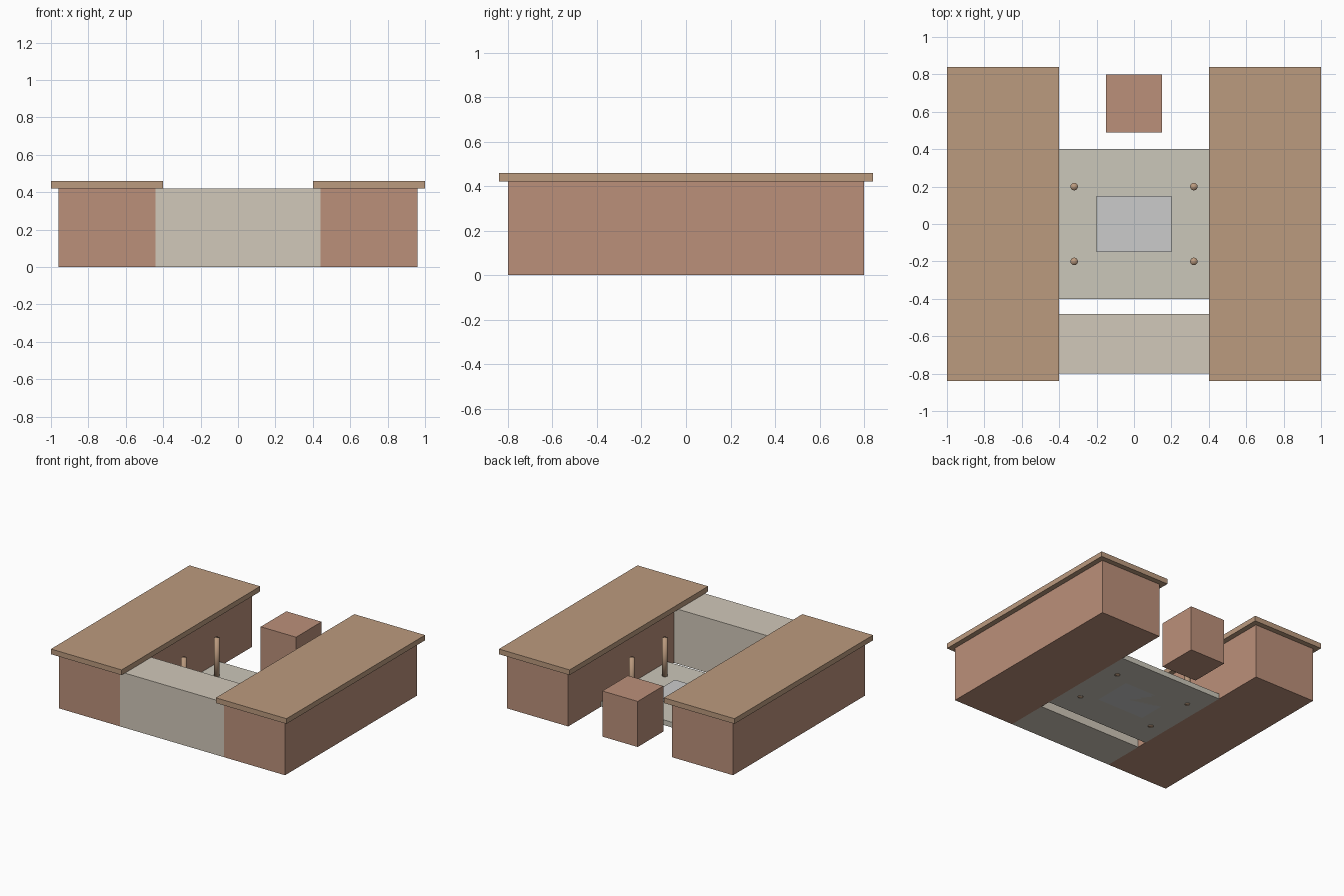
import bpy

if "Cube" in bpy.data.objects:
    bpy.data.objects.remove(bpy.data.objects["Cube"])


def material(name, rgb):
    mat = bpy.data.materials.new(name)
    mat.diffuse_color = (*rgb, 1.0)
    mat.use_nodes = True
    mat.node_tree.nodes["Principled BSDF"].inputs["Base Color"].default_value = mat.diffuse_color
    return mat


BRICK = material("brick", (0.50, 0.28, 0.195))
TIMBER = material("timber", (0.50, 0.325, 0.21))
PLASTER = material("plaster", (0.64, 0.58, 0.49))
PAVING = material("paving", (0.60, 0.57, 0.49))


def box(name, x, y, z, mat=None):
    """Box from (min, max) pairs along each axis."""
    bpy.ops.mesh.primitive_cube_add(
        size=1, location=[(a + b) / 2 for a, b in (x, y, z)])
    obj = bpy.context.object
    obj.name = name
    obj.scale = [b - a for a, b in (x, y, z)]
    bpy.ops.object.transform_apply(location=False, rotation=False, scale=True)
    if mat:
        obj.data.materials.append(mat)
    return obj


def post(name, x, y, mat):
    bpy.ops.mesh.primitive_cylinder_add(
        vertices=24, radius=0.02, depth=0.33, location=(x, y, 0.165))
    obj = bpy.context.object
    obj.name = name
    obj.data.materials.append(mat)
    bpy.ops.object.shade_smooth()


# Side wings with overhanging flat roofs
for side, s in (("left", -1), ("right", 1)):
    box(side + "_wing", sorted((s * 0.44, s * 0.96)), (-0.8, 0.8), (0, 0.42), BRICK)
    box(side + "_roof", sorted((s * 0.40, s * 1.0)), (-0.84, 0.84), (0.42, 0.46), TIMBER)

# Front block joining the wings, and the free-standing block at the back
box("front_block", (-0.44, 0.44), (-0.8, -0.48), (0, 0.42), PLASTER)
box("back_block", (-0.15, 0.15), (0.49, 0.8), (0, 0.35), BRICK)

# Courtyard floor with raised centre slab
box("courtyard_floor", (-0.44, 0.44), (-0.4, 0.4), (0, 0.04), PAVING)
box("centre_slab", (-0.2, 0.2), (-0.15, 0.15), (0, 0.06))

# Four round posts around the slab
for xs, xname in ((-1, "left"), (1, "right")):
    for ys, yname in ((-1, "front"), (1, "back")):
        post(f"{yname}_{xname}_post", xs * 0.32, ys * 0.2, TIMBER)
